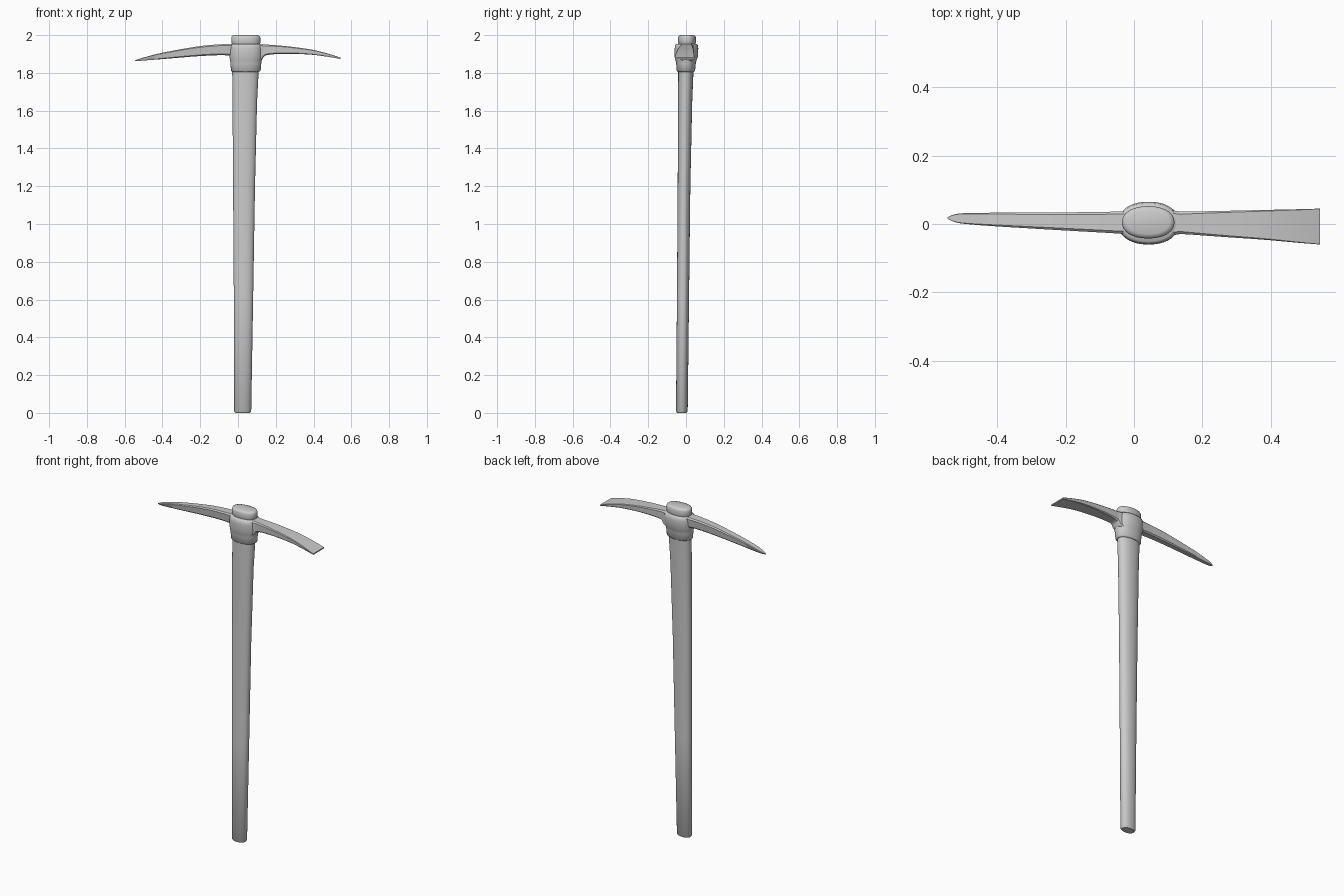
import bpy, bmesh, math
from mathutils import Vector

if "Cube" in bpy.data.objects:
    bpy.data.objects.remove(bpy.data.objects["Cube"])


def make_object(name, rings, angle):
    """Skin a list of closed point rings and cap both ends."""
    bm = bmesh.new()
    loops = [[bm.verts.new(p) for p in ring] for ring in rings]
    n = len(loops[0])
    for a, b in zip(loops, loops[1:]):
        for i in range(n):
            j = (i + 1) % n
            bm.faces.new((a[i], a[j], b[j], b[i]))
    bm.faces.new(loops[0])
    bm.faces.new(loops[-1])
    bmesh.ops.recalc_face_normals(bm, faces=bm.faces)
    mesh = bpy.data.meshes.new(name)
    bm.to_mesh(mesh)
    bm.free()
    obj = bpy.data.objects.new(name, mesh)
    bpy.context.collection.objects.link(obj)
    bpy.ops.object.select_all(action='DESELECT')
    obj.select_set(True)
    bpy.context.view_layer.objects.active = obj
    bpy.ops.object.shade_smooth_by_angle(angle=math.radians(angle))
    return obj


def oval(z, x0, x1, y0, y1, n=48, power=2.2):
    """Horizontal oval ring filling the given bounds."""
    pts = []
    for i in range(n):
        t = 2 * math.pi * i / n
        c, s = math.cos(t), math.sin(t)
        x = math.copysign(abs(c) ** (2 / power), c)
        y = math.copysign(abs(s) ** (2 / power), s)
        pts.append(((x0 + x1) / 2 + x * (x1 - x0) / 2,
                    (y0 + y1) / 2 + y * (y1 - y0) / 2, z))
    return pts


def smooth(stations, steps=6):
    """Catmull-Rom resampling of station tuples."""
    s = [Vector(v) for v in stations]
    out = []
    for i in range(len(s) - 1):
        p0, p1, p2, p3 = s[max(i - 1, 0)], s[i], s[i + 1], s[min(i + 2, len(s) - 1)]
        for k in range(steps):
            t = k / steps
            out.append(0.5 * (2 * p1 + (p2 - p0) * t + (2 * p0 - 5 * p1 + 4 * p2 - p3) * t ** 2
                              + (3 * p1 - p0 - 3 * p2 + p3) * t ** 3))
    return out + [s[-1]]


def bar(st, chamfer, taper):
    """Chamfered bar section at station (x, y0, y1, z_bottom, z_top)."""
    x, y0, y1, z0, z1 = st
    c = chamfer * min(y1 - y0, z1 - z0)
    d = (y1 - y0) * (1 - taper) / 2
    return [(x, y0 + c, z1), (x, y1 - c, z1), (x, y1, z1 - c), (x, y1 - d, z0 + c),
            (x, y1 - d - c, z0), (x, y0 + d + c, z0), (x, y0 + d, z0 + c), (x, y0, z1 - c)]


# Tapered, slightly leaning handle: z, x range, y range
make_object("handle", [oval(*r) for r in [
    (0, -.014, .064, -.047, .003),
    (.008, -.02, .07, -.053, .009),
    (.6, -.022, .08, -.048, .016),
    (1.2, -.026, .09, -.044, .023),
    (1.65, -.029, .101, -.042, .033),
    (1.84, -.031, .111, -.041, .041)]], 40)

# Rounded handle end above the head
make_object("handle_end", [oval(*r) for r in [
    (1.9, -.026, .11, -.037, .047),
    (1.95, -.03, .113, -.039, .049),
    (1.958, -.035, .118, -.042, .052),
    (1.988, -.035, .118, -.042, .052),
    (1.996, -.031, .114, -.038, .048),
    (2.0, -.02, .103, -.029, .039)]], 50)

# Eye collar wrapping the handle
make_object("eye_collar", [oval(*r) for r in [
    (1.806, -.03, .112, -.044, .043),
    (1.812, -.037, .12, -.049, .048),
    (1.85, -.04, .123, -.052, .052),
    (1.868, -.042, .126, -.056, .056),
    (1.885, -.046, .131, -.06, .063),
    (1.93, -.046, .131, -.06, .065),
    (1.948, -.043, .128, -.057, .062),
    (1.954, -.036, .12, -.05, .056)]], 50)

# Pointed pick arm: x, y range, z range
pick = smooth([
    (.0, -.032, .04, 1.875, 1.953),
    (-.06, -.027, .036, 1.893, 1.953),
    (-.2, -.019, .034, 1.889, 1.942),
    (-.4, -.007, .033, 1.873, 1.907),
    (-.49, .0, .032, 1.866, 1.884),
    (-.525, .006, .028, 1.863, 1.874),
    (-.545, .016, .02, 1.863, 1.866)])
make_object("pick_arm", [bar(s, .12, .8) for s in pick], 35)

# Flaring adze blade
adze = smooth([
    (.08, -.04, .045, 1.84, 1.953),
    (.125, -.031, .038, 1.868, 1.952),
    (.15, -.03, .036, 1.893, 1.95),
    (.25, -.037, .038, 1.901, 1.942),
    (.38, -.046, .041, 1.897, 1.925),
    (.47, -.054, .043, 1.886, 1.904),
    (.543, -.06, .045, 1.874, 1.881)])
make_object("adze_blade", [bar(s, .12, .96) for s in adze], 35)
